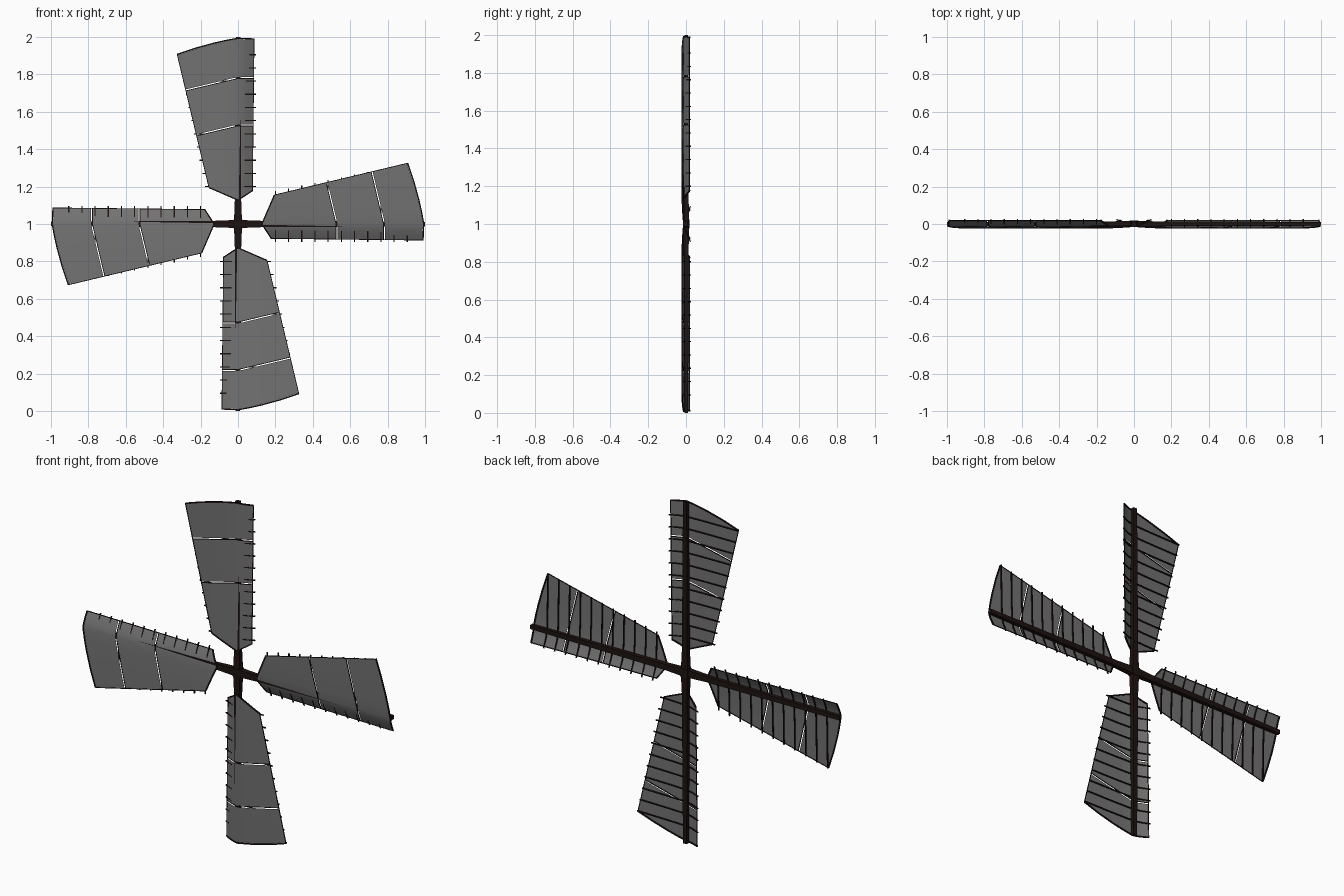
import bpy, bmesh, math
from mathutils import Vector, Matrix

if "Cube" in bpy.data.objects:
    bpy.data.objects.remove(bpy.data.objects["Cube"])

HUB = Vector((0, 0, 1))


def material(name, rgb):
    m = bpy.data.materials.new(name)
    m.diffuse_color = (*rgb, 1)
    m.use_nodes = True
    m.node_tree.nodes["Principled BSDF"].inputs["Base Color"].default_value = m.diffuse_color
    return m


CLOTH = material("grey_cloth", (0.17, 0.17, 0.17))
WOOD = material("dark_wood", (0.012, 0.006, 0.005))


def lerp(a, b, t):
    return a + (b - a) * t


def depth(f):
    """Sail depth: f = +1 leading edge, 0 spar line, -1 trailing edge."""
    if f >= 0:
        return -0.013 + 0.032 * f ** 1.4
    return -0.013 - 0.008 * math.sin(-f * math.pi / 2)


COLS = [1, 0.7, 0.4, 0.2, 0, -0.2, -0.4, -0.7, -1]


def row(lead, mid, trail, bow=0.0, dr=0.0, dy=0.0):
    """Line across the blade through leading, spar and trailing points (x, r)."""
    pts = []
    for f in COLS:
        x, r = lead if f > 0 else trail
        a = abs(f)
        r = lerp(mid, r, a) + (bow * 4 * a * (1 - a) if f < 0 else 0)
        pts.append(Vector((x * a, depth(f) + dy, r + dr)))
    return pts


# blade outline: inner edge, two seams, outer edge
LINES = [((0.077, 0.178), 0.128, (-0.155, 0.195), 0),
         ((0.082, 0.528), 0.528, (-0.222, 0.475), 0),
         ((0.084, 0.782), 0.782, (-0.279, 0.716), 0),
         ((0.086, 0.989), 0.993, (-0.325, 0.907), 0.008)]


def bar(bm, a, b, w0, d0, w1=None, d1=None):
    """Four-sided bar from a to b."""
    w1, d1 = w1 or w0, d1 or d0
    t = (b - a).normalized()
    side = t.cross(Vector((0, 1, 0))).normalized()
    up = side.cross(t)
    ends = [[bm.verts.new(p + side * sx * w / 2 + up * sy * d / 2)
             for sx, sy in ((-1, -1), (1, -1), (1, 1), (-1, 1))]
            for p, w, d in ((a, w0, d0), (b, w1, d1))]
    for i in range(4):
        j = (i + 1) % 4
        bm.faces.new((ends[0][i], ends[0][j], ends[1][j], ends[1][i]))
    bm.faces.new(ends[0][::-1])
    bm.faces.new(ends[1])


def rods(bm, pts, w=0.006):
    for a, b in zip(pts, pts[1:]):
        bar(bm, a, b, w, w)


def finish(bm, name, mat, smooth=False):
    if not smooth:
        bmesh.ops.recalc_face_normals(bm, faces=bm.faces)
    for f in bm.faces:
        f.smooth = smooth
    me = bpy.data.meshes.new(name)
    bm.to_mesh(me)
    bm.free()
    me.materials.append(mat)
    return me


# cloth sail: three panels with narrow gaps
bm = bmesh.new()
for i in range(3):
    lo = row(*LINES[i], dr=0.004 if i else 0)
    hi = row(*LINES[i + 1], dr=-0.004)
    lo = [bm.verts.new(p) for p in lo]
    hi = [bm.verts.new(p) for p in hi]
    for k in range(len(COLS) - 1):
        bm.faces.new((lo[k], hi[k], hi[k + 1], lo[k + 1]))
bmesh.ops.reverse_faces(bm, faces=[f for f in bm.faces if f.normal.y > 0])
bm.normal_update()
if sum(f.normal.y for f in bm.faces) > 0:
    bmesh.ops.reverse_faces(bm, faces=bm.faces[:])
sail = finish(bm, "sail", CLOTH, True)

# thin frame rods: inner edge, seams, outer edge, both long edges
bm = bmesh.new()
for i, line in enumerate(LINES):
    edge = i in (0, 3)
    rods(bm, row(*line, dr=0 if edge else -0.004, dy=0.001), 0.007 if edge else 0.004)
for c in (0, -1):
    rods(bm, [row(*LINES[0])[c], row(*LINES[3])[c]], 0.004)
frame = finish(bm, "sail_frame", WOOD)

# laths running across behind the cloth, poking past the edges
bm = bmesh.new()
for k in range(11):
    r = 0.2 + 0.0705 * k
    trail = -(0.155 + 0.238 * (r - 0.195)) - max(0.003, 0.026 - 0.03 * r)
    pts = row((0.094, r), r, (trail, r), dy=0.005)
    rods(bm, [pts[i] for i in (0, 2, 4, 6, 8)], 0.006)
laths = finish(bm, "laths", WOOD)

# tapered spar
bm = bmesh.new()
bar(bm, Vector((0, 0.001, 0)), Vector((0, 0.001, 0.13)), 0.044, 0.032, 0.034, 0.026)
bar(bm, Vector((0, 0.001, 0.13)), Vector((0, 0.001, 1.0)), 0.034, 0.026, 0.024, 0.02)
spar = finish(bm, "spar", WOOD)

# four arms around the hub
for n in range(4):
    for me in (sail, frame, laths, spar):
        ob = bpy.data.objects.new(f"{me.name}_{n + 1}", me)
        ob.matrix_world = Matrix.Translation(HUB) @ Matrix.Rotation(n * math.pi / 2, 4, 'Y')
        bpy.context.collection.objects.link(ob)

# hub block where the spars cross
bm = bmesh.new()
bar(bm, Vector((0, 0.001, -0.024)), Vector((0, 0.001, 0.024)), 0.048, 0.036)
hub = bpy.data.objects.new("hub", finish(bm, "hub", WOOD))
hub.location = HUB
bpy.context.collection.objects.link(hub)
